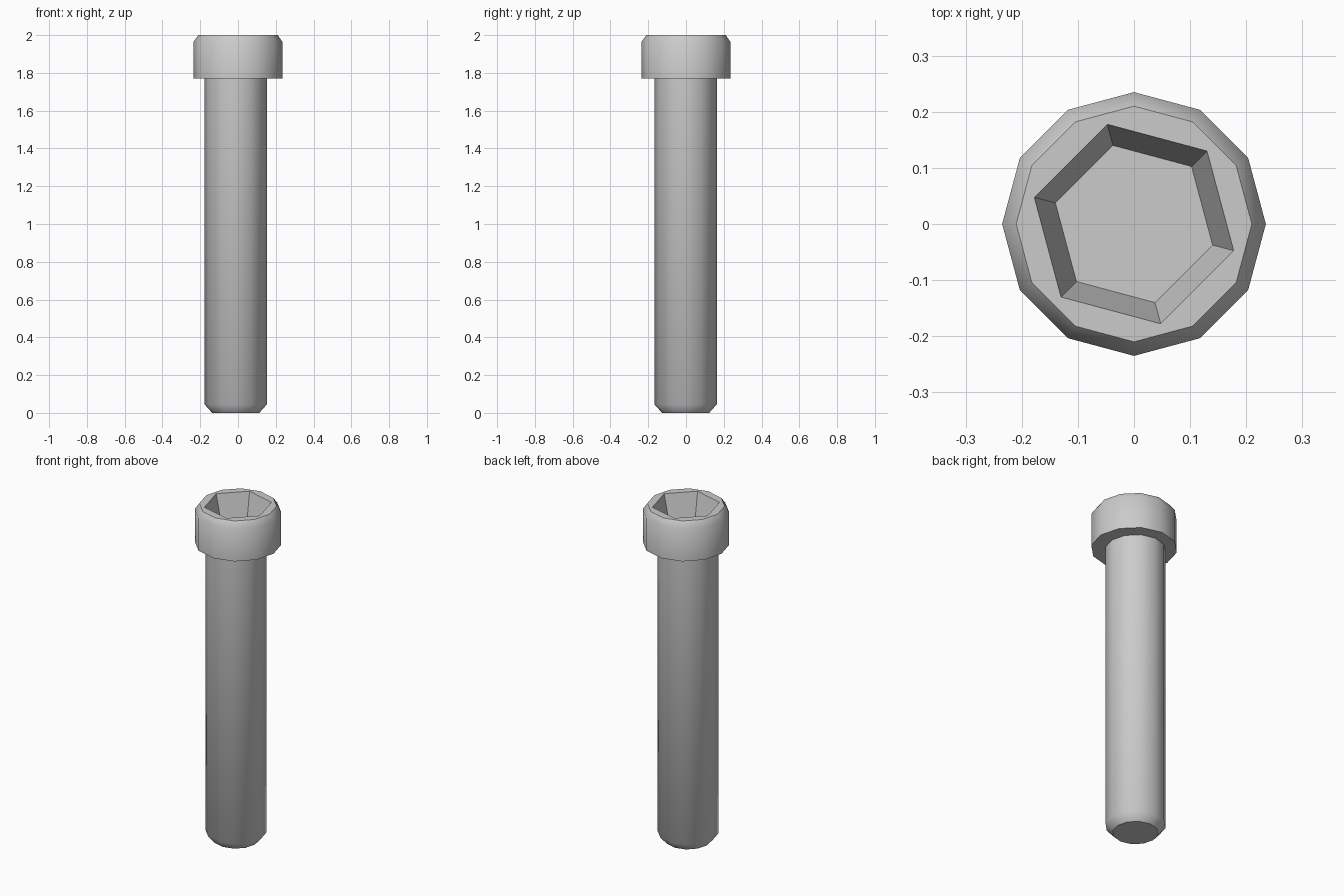
import bpy, bmesh
from math import cos, sin, radians, tau

if "Cube" in bpy.data.objects:
    bpy.data.objects.remove(bpy.data.objects["Cube"])


def rings_object(name, rings, centre=(0, 0)):
    """Bridge rings given as (sides, radius, z, phase in degrees); cap both ends."""
    bm = bmesh.new()
    loops = []
    for n, r, z, phase in rings:
        a0 = radians(phase)
        loops.append([bm.verts.new((centre[0] + r * cos(a0 + tau * i / n),
                                    centre[1] + r * sin(a0 + tau * i / n), z))
                      for i in range(n)])
    bm.faces.new(loops[0][::-1])
    for a, b in zip(loops, loops[1:]):
        n, m = len(a), len(b)
        if n == m:
            for i in range(n):
                j = (i + 1) % n
                bm.faces.new((a[i], a[j], b[j], b[i]))
        else:
            # flat annulus from twelve sides to six
            for i in range(m):
                k = (i + 1) % m
                p = [a[(2 * i + d) % n] for d in (1, 2, 3)]
                bm.faces.new((p[0], p[1], b[i]))
                bm.faces.new((p[1], p[2], b[k], b[i]))
    bm.faces.new(loops[-1])
    bm.normal_update()
    mesh = bpy.data.meshes.new(name)
    bm.to_mesh(mesh)
    bm.free()
    ob = bpy.data.objects.new(name, mesh)
    bpy.context.collection.objects.link(ob)
    bpy.context.view_layer.objects.active = ob
    ob.select_set(True)
    bpy.ops.object.shade_smooth_by_angle(angle=radians(42))
    ob.select_set(False)
    return ob


# Chamfered head with tapered hexagonal socket
rings_object("bolt_head", [
    (12, 0.235, 1.77, 0), (12, 0.235, 1.965, 0), (12, 0.21, 2.0, 0),
    (6, 0.184, 2.0, 45), (6, 0.145, 1.855, 45)])

# Shank with chamfered tip, slightly off the head's axis
rings_object("shank", [
    (12, 0.125, 0.0, 0), (12, 0.165, 0.045, 0), (12, 0.165, 1.775, 0)],
    centre=(-0.012, -0.002))
